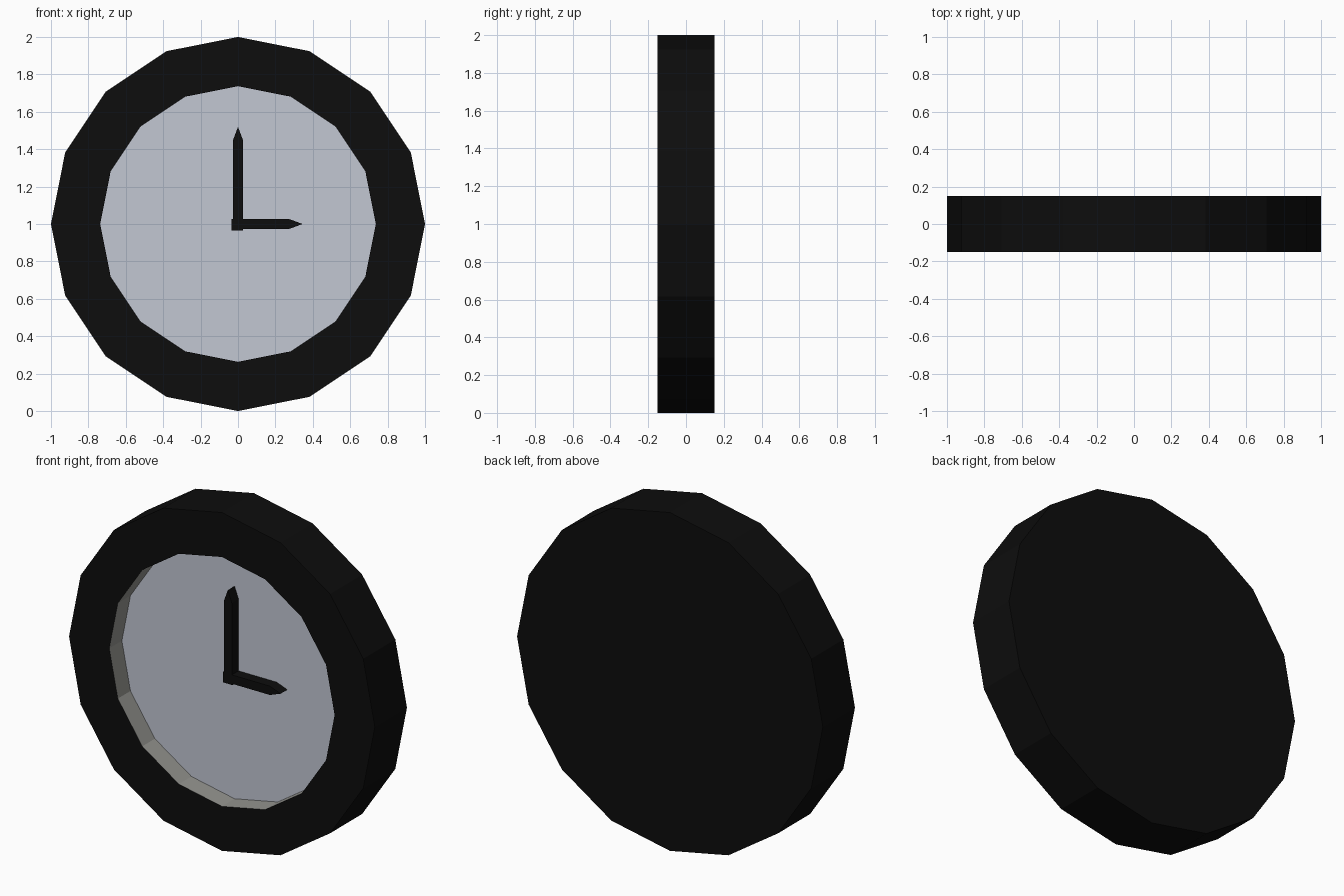
import bpy, bmesh, math

if "Cube" in bpy.data.objects:
    bpy.data.objects.remove(bpy.data.objects["Cube"])

SIDES, CZ = 16, 1.0
FRONT, BACK, DIAL_Y = -0.15, 0.15, -0.032


def material(name, rgb):
    m = bpy.data.materials.new(name)
    m.diffuse_color = (*rgb, 1)
    m.use_nodes = True
    m.node_tree.nodes["Principled BSDF"].inputs["Base Color"].default_value = m.diffuse_color
    return m


black = material("black", (0.004, 0.004, 0.004))
dial_grey = material("pale blue grey", (0.54, 0.57, 0.65))
wall_grey = material("warm grey", (0.30, 0.30, 0.28))


def finish(name, bm, mats):
    me = bpy.data.meshes.new(name)
    bm.to_mesh(me)
    bm.free()
    for m in mats:
        me.materials.append(m)
    ob = bpy.data.objects.new(name, me)
    bpy.context.collection.objects.link(ob)
    return ob


def ring(bm, r, y):
    angles = [2 * math.pi * i / SIDES for i in range(SIDES)]
    return [bm.verts.new((r * math.cos(a), y, CZ + r * math.sin(a))) for a in angles]


# Case: back disc, outer side, front rim and recess wall
bm = bmesh.new()
loops = [ring(bm, 1.0, BACK), ring(bm, 1.0, FRONT),
         ring(bm, 0.737, FRONT), ring(bm, 0.737, DIAL_Y)]
bm.faces.new(loops[0])
for k, (a, b) in enumerate(zip(loops, loops[1:])):
    for i in range(SIDES):
        j = (i + 1) % SIDES
        f = bm.faces.new((a[i], b[i], b[j], a[j]))
        f.material_index = 1 if k == 2 else 0
bmesh.ops.recalc_face_normals(bm, faces=bm.faces)
# the back disc must point to +y
bm.faces.ensure_lookup_table()
if bm.faces[0].normal.y < 0:
    bmesh.ops.reverse_faces(bm, faces=bm.faces)
finish("case", bm, [black, wall_grey])

# Dial at the bottom of the recess
bm = bmesh.new()
f = bm.faces.new(ring(bm, 0.737, DIAL_Y))
f.normal_update()
if f.normal.y > 0:
    f.normal_flip()
finish("dial", bm, [dial_grey])


def plate(name, outline, y0):
    """Extrude an (x, z) outline from y0 back to the dial."""
    bm = bmesh.new()
    f = bm.faces.new([bm.verts.new((x, y0, CZ + z)) for x, z in outline])
    ext = bmesh.ops.extrude_face_region(bm, geom=[f], use_keep_orig=True)
    for v in ext["geom"]:
        if isinstance(v, bmesh.types.BMVert):
            v.co.y = DIAL_Y
    bmesh.ops.recalc_face_normals(bm, faces=bm.faces)
    finish(name, bm, [black])


def hand(length, shoulder, w=0.026):
    return [(-w, 0.025), (w, 0.025), (w, shoulder), (0, length), (-w, shoulder)]


# Hands and centre hub
plate("minute_hand", hand(0.52, 0.45), -0.095)
plate("hour_hand", [(z, -x) for x, z in hand(0.345, 0.275)], -0.095)
plate("hub", [(-0.036, -0.036), (0.026, -0.036), (0.026, 0.026), (-0.036, 0.026)], -0.09)
